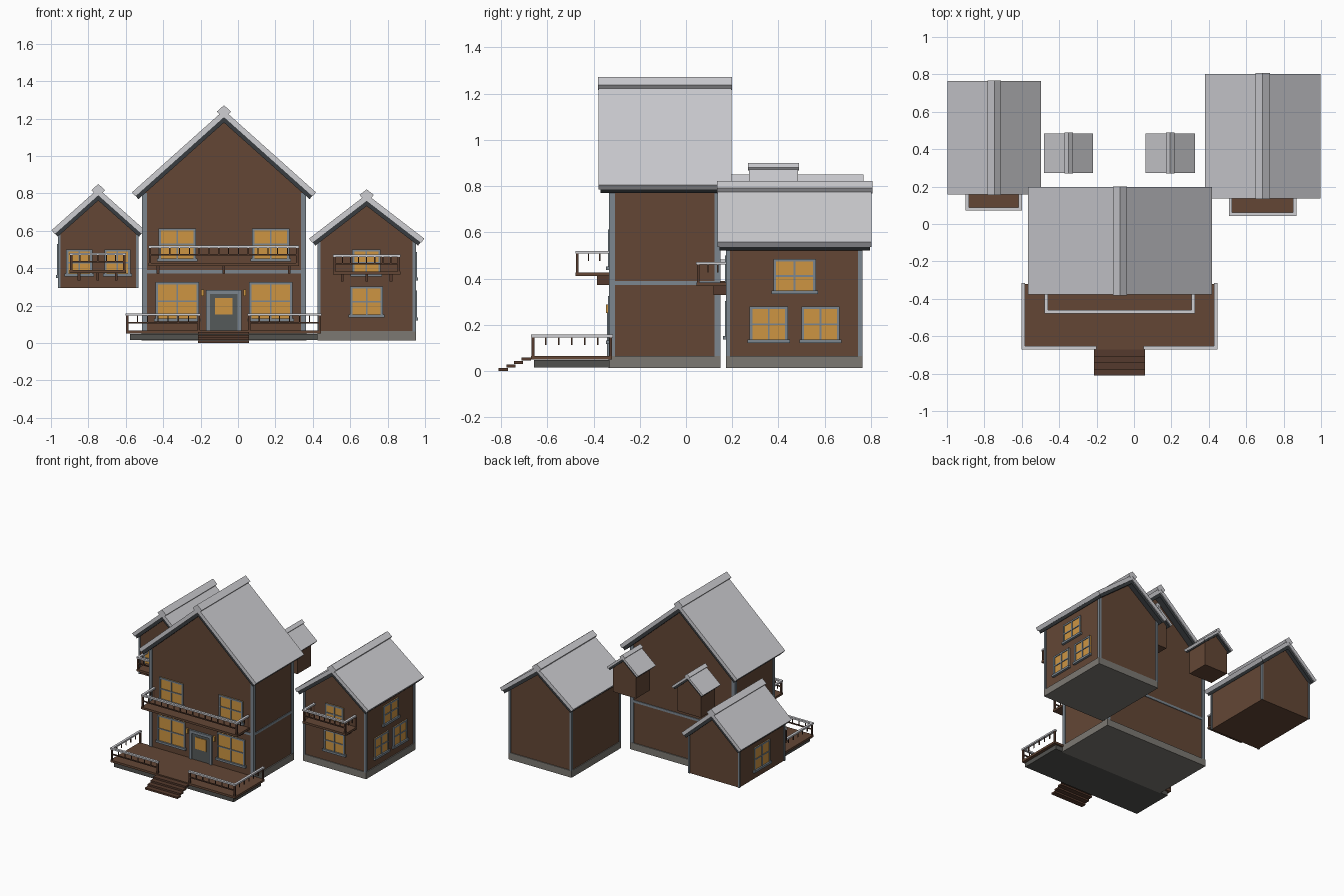
import bpy, bmesh
from math import sqrt

old = bpy.data.objects.get("Cube")
if old:
    bpy.data.objects.remove(old, do_unlink=True)


def material(name, r, g, b):
    m = bpy.data.materials.new(name)
    m.use_nodes = True
    m.diffuse_color = (r, g, b, 1)
    m.node_tree.nodes["Principled BSDF"].inputs["Base Color"].default_value = (r, g, b, 1)
    return m


WALL = material("brown wall", .125, .062, .036)
WOOD = material("dark wood", .09, .042, .026)
ROOF = material("pale roof", .62, .62, .65)
UNDER = material("dark roof edge", .04, .045, .05)
TRIM = material("blue grey trim", .2, .24, .275)
STONE = material("grey stone", .2, .19, .17)
BASE = material("dark stone", .085, .085, .078)
DOOR = material("grey door", .09, .1, .1)
GLASS = material("amber glass", .61, .3, .055)


def finish(name, bm, mat):
    bmesh.ops.recalc_face_normals(bm, faces=bm.faces)
    me = bpy.data.meshes.new(name)
    bm.to_mesh(me)
    bm.free()
    me.materials.append(mat)
    bpy.context.collection.objects.link(bpy.data.objects.new(name, me))


def boxes(name, mat, items):
    """One object from boxes given as (x0, x1, y0, y1, z0, z1)."""
    bm = bmesh.new()
    for x0, x1, y0, y1, z0, z1 in items:
        for v in bmesh.ops.create_cube(bm, size=1)["verts"]:
            v.co.x = x1 if v.co.x > 0 else x0
            v.co.y = y1 if v.co.y > 0 else y0
            v.co.z = z1 if v.co.z > 0 else z0
    finish(name, bm, mat)


def prism(name, mat, profile, y0, y1):
    """Extrude an (x, z) profile along y."""
    bm = bmesh.new()
    face = bm.faces.new([bm.verts.new((x, y0, z)) for x, z in profile])
    ext = bmesh.ops.extrude_face_region(bm, geom=[face])["geom"]
    for v in ext:
        if isinstance(v, bmesh.types.BMVert):
            v.co.y = y1
    finish(name, bm, mat)


def chevron(name, mat, cx, ridge, half, slope, thick, y0, y1):
    """Two sloping slabs that meet at the ridge."""
    k = sqrt(1 + slope * slope)
    ex, ez = half - slope * thick / k, ridge - slope * half - thick / k
    prism(name, mat, [(cx, ridge), (cx + half, ridge - slope * half), (cx + ex, ez),
                      (cx, ridge - thick * k), (cx - ex, ez),
                      (cx - half, ridge - slope * half)], y0, y1)


def house(name, cx, half, y0, y1, z0, ridge, roof_half, slope, ry0, ry1, size=1, trim=0):
    t, d = .028 * size, .022 * size
    k = sqrt(1 + slope * slope)
    top = ridge - (t + d * .8) * k
    eave = top - slope * half
    prism(name + "_walls", WALL, [(cx - half, z0), (cx + half, z0), (cx + half, eave),
                                  (cx, top), (cx - half, eave)], y0, y1)
    chevron(name + "_roof", ROOF, cx, ridge, roof_half, slope, t, ry0, ry1)
    chevron(name + "_roof_edge", UNDER, cx, ridge - t * k, roof_half - .02 * size, slope, d,
            ry0 + .008, ry1 - .008)
    chevron(name + "_ridge_cap", ROOF, cx, ridge + .026 * size, .038 * size, slope,
            .03 * size, ry0 - .003, ry1 + .003)
    if trim:
        e = .006
        boxes(name + "_corner_trim", TRIM,
              [(x - trim / 2, x + trim / 2, y - trim / 2, y + trim / 2, z0, eave + .005)
               for x in (cx - half + trim / 2 - e, cx + half - trim / 2 + e)
               for y in (y0 + trim / 2 - e, y1 - trim / 2 + e)])


def window(name, side, wall, u0, u1, z0, z1):
    """Four-pane window on the 'front', 'left' or 'right' face of a wall plane."""
    def place(a, b, c, e, depth):
        out = wall + depth * (1 if side == "left" else -1)
        lo, hi = min(wall, out), max(wall, out)
        return (a, b, lo, hi, c, e) if side == "front" else (lo, hi, a, b, c, e)
    f, um, zm = .012, (u0 + u1) / 2, (z0 + z1) / 2
    boxes(name + "_glass", GLASS, [place(u0, u1, z0, z1, .005)])
    bars = [(u0, u0 + f, z0, z1), (u1 - f, u1, z0, z1), (u0, u1, z1 - f, z1),
            (um - .004, um + .004, z0, z1), (u0, u1, zm - .004, zm + .004)]
    boxes(name + "_frame", TRIM, [place(*b, .01) for b in bars]
          + [place(u0 - .008, u1 + .008, z0 - .004, z0 + f, .017)])


def railing(name, x0, y0, x1, y1, floor, top, step=.055):
    """Straight railing: pale handrail, end posts, thin mid rail and short balusters."""
    w, mid = .006, top - .045
    xa, xb, ya, yb = min(x0, x1), max(x0, x1), min(y0, y1), max(y0, y1)
    boxes(name + "_handrail", ROOF, [(xa - .009, xb + .009, ya - .009, yb + .009, top - .012, top)])
    n = max(2, round((xb - xa + yb - ya) / step))
    items = []
    for i in range(n + 1):
        x, y = x0 + (x1 - x0) * i / n, y0 + (y1 - y0) * i / n
        end = i in (0, n)
        r = w if end else .003
        items.append((x - r, x + r, y - r, y + r, floor if end else mid, top - .01))
    if xb > xa:
        items.append((xa, xb, ya - .004, yb + .004, mid - .008, mid))
    boxes(name + "_posts", WOOD, items)


def balcony(name, x0, x1, y0, y1, floor, top, step):
    boxes(name + "_deck", WALL, [(x0, x1, y0, y1, floor - .016, floor)])
    n = 3
    boxes(name + "_brackets", WOOD,
          [(x - .007, x + .007, y1 - .06, y1, floor - .055, floor - .014)
           for x in (x0 + .05 + (x1 - x0 - .1) * i / (n - 1) for i in range(n))])
    a, b, c = x0 + .008, x1 - .008, y0 + .008
    railing(name + "_front_rail", a, c, b, c, floor, top, step)
    for tag, x in (("right", a), ("left", b)):
        railing(name + "_" + tag + "_rail", x, c, x, y1, floor, top, .045)


# Main house with stone footing and storey band
MX = -.075
house("main_house", MX, .432, -.328, .143, .06, 1.245, .492, .894, -.378, .197, trim=.026)
boxes("main_footing", STONE, [(MX - .44, MX + .44, -.335, .15, .013, .065)])
boxes("main_storey_band", TRIM, [(MX - .437, MX + .437, -.333, .148, .372, .39)])

# Side houses and two small rear houses
house("east_house", .688, .258, .178, .757, .06, .795, .308, .77, .137, .803, trim=.018)
boxes("east_footing", STONE, [(.424, .953, .172, .763, .013, .065)])
house("west_house", -.747, .21, .19, .73, .295, .825, .25, .89, .158, .765, .95, trim=.014)
for tag, x in (("west", -.35), ("east", .193)):
    house("small_" + tag + "_house", x, .098, .295, .46, .585, .885, .132, .85, .272, .485, .6)

# Windows
for tag, s in (("right", -1), ("left", 1)):
    c = MX + .25 * s
    window("main_lower_window_" + tag, "front", -.328, c - .116, c + .116, .12, .325)
    window("main_upper_window_" + tag, "front", -.328, c - .1, c + .1, .44, .613)
    c = -.747 + .102 * s
    window("west_front_window_" + tag, "front", .19, c - .07, c + .07, .36, .5)
window("west_side_window", "right", -.957, .37, .56, .35, .53)
window("east_front_upper_window", "front", .178, .61, .762, .36, .5)
window("east_front_lower_window", "front", .178, .6, .775, .14, .302)
window("east_side_upper_window", "left", .946, .378, .562, .337, .485)
for tag, y in (("front", .358), ("back", .582)):
    window("east_side_lower_window_" + tag, "left", .946, y - .083, y + .083, .125, .28)

# Front door and wall lamps
boxes("front_door", DOOR, [(-.155, .002, -.334, -.32, .065, .265)])
boxes("door_frame", TRIM, [(-.172, -.15, -.342, -.32, .065, .28), (-.003, .018, -.342, -.32, .065, .28),
                           (-.172, .018, -.342, -.32, .262, .284)])
boxes("door_pane", GLASS, [(-.123, -.03, -.338, -.33, .152, .24)])
boxes("wall_lamps", GLASS, [(x - .007, x + .007, -.345, -.325, .25, .287) for x in (-.19, .036)])

# Porch with railings and steps
boxes("porch_base", BASE, [(-.578, .425, -.658, -.33, .015, .047)])
boxes("porch_deck", WALL, [(-.6, .445, -.67, -.32, .05, .066)])
for tag, x, inner in (("right", -.592, -.21), ("left", .437, .06)):
    railing("porch_front_rail_" + tag, x, -.662, inner, -.662, .066, .158)
    railing("porch_side_rail_" + tag, x, -.662, x, -.325, .066, .158)
boxes("porch_steps", WOOD, [(-.213, .06, -.81 + .033 * i, -.77 + .033 * i, .015 * i, .013 + .015 * i)
                            for i in range(4)])

# Balconies
balcony("main_balcony", -.478, .325, -.478, -.325, .427, .52, .052)
balcony("east_balcony", .508, .868, .045, .18, .383, .472, .045)
balcony("west_balcony", -.9, -.6, .072, .192, .39, .482, .045)
